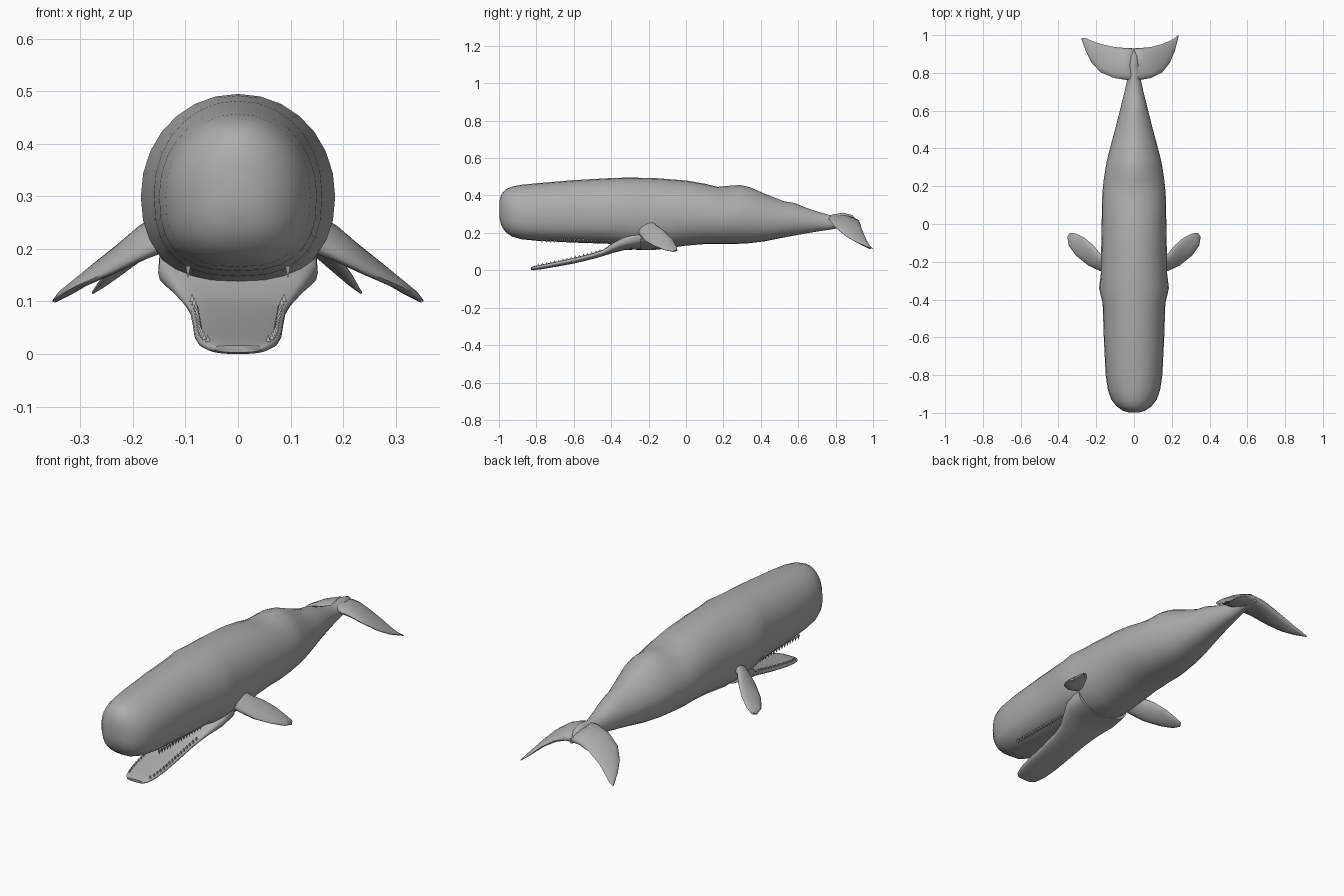
import bpy, bmesh, math
from mathutils import Vector

grey = bpy.data.materials.new("whale grey")
grey.diffuse_color = (0.42, 0.42, 0.42, 1)


def spow(v, p):
    return math.copysign(abs(v) ** p, v)


def finish(bm, name, sharp=60):
    bmesh.ops.recalc_face_normals(bm, faces=bm.faces)
    mesh = bpy.data.meshes.new(name)
    bm.to_mesh(mesh)
    bm.free()
    mesh.shade_smooth()
    mesh.set_sharp_from_angle(angle=math.radians(sharp))
    mesh.materials.append(grey)
    obj = bpy.data.objects.new(name, mesh)
    bpy.context.collection.objects.link(obj)
    return obj


def loft(name, rings, sharp=60):
    """Skin a list of closed rings and cap both ends."""
    bm = bmesh.new()
    loops = [[bm.verts.new(p) for p in ring] for ring in rings]
    n = len(loops[0])
    for a, b in zip(loops, loops[1:]):
        for i in range(n):
            j = (i + 1) % n
            bm.faces.new((a[i], a[j], b[j], b[i]))
    bm.faces.new(loops[0])
    bm.faces.new(loops[-1])
    return finish(bm, name, sharp)


def cross_section(y, w, low, high, split, n_top, n_low, n=28):
    """Rounded upright section with separate upper and lower curvature."""
    mid = low + (high - low) * split
    ring = []
    for i in range(n):
        a = 2 * math.pi * i / n
        s, c = math.sin(a), math.cos(a)
        e = 2 / (n_top if s >= 0 else n_low)
        r = high - mid if s >= 0 else mid - low
        ring.append((w * spow(c, e), y, mid + r * spow(s, e)))
    return ring


def fin(name, sections, side, n=14):
    """Blade lofted from (centre, half chord, half thickness)."""
    rings = []
    for c, h, t in sections:
        c, h = Vector(c), Vector(h)
        ring = []
        for i in range(n):
            a = 2 * math.pi * i / n
            p = c + h * math.cos(a) + Vector((t * 0.5, 0, t)) * math.sin(a)
            ring.append((p.x * side, p.y, p.z))
        rings.append(ring)
    return loft(name, rings, 75)


# body: y, half width, bottom, top
body = [
    (-0.998, 0.028, 0.285, 0.365), (-0.988, 0.06, 0.24, 0.405),
    (-0.965, 0.093, 0.205, 0.432), (-0.93, 0.12, 0.18, 0.448),
    (-0.88, 0.138, 0.166, 0.457), (-0.80, 0.15, 0.158, 0.465),
    (-0.60, 0.160, 0.148, 0.482), (-0.42, 0.166, 0.142, 0.492),
    (-0.34, 0.185, 0.125, 0.495), (-0.26, 0.175, 0.108, 0.495),
    (-0.15, 0.174, 0.11, 0.492), (0.0, 0.171, 0.132, 0.48),
    (0.10, 0.170, 0.14, 0.463), (0.17, 0.167, 0.14, 0.446),
    (0.23, 0.161, 0.14, 0.452), (0.29, 0.152, 0.142, 0.456),
    (0.34, 0.143, 0.145, 0.445), (0.42, 0.122, 0.155, 0.41),
    (0.52, 0.095, 0.175, 0.37), (0.58, 0.08, 0.186, 0.36),
    (0.64, 0.065, 0.197, 0.335), (0.70, 0.05, 0.207, 0.315),
    (0.77, 0.035, 0.217, 0.295), (0.84, 0.03, 0.23, 0.308),
    (0.89, 0.02, 0.235, 0.295), (0.925, 0.008, 0.235, 0.25),
]
loft("body", [cross_section(y, w, lo, hi, 0.47, 1.75 if 0.2 < y < 0.6 else 2.05,
                            2.6 if y < -0.4 else 2.2) for y, w, lo, hi in body])

# open lower jaw: y, half width, bottom, top
jaw = [
    (-0.83, 0.045, 0.003, 0.016), (-0.815, 0.06, 0.0, 0.022),
    (-0.77, 0.075, 0.006, 0.031), (-0.70, 0.083, 0.018, 0.045),
    (-0.60, 0.086, 0.036, 0.067), (-0.50, 0.091, 0.060, 0.092),
    (-0.44, 0.102, 0.077, 0.112), (-0.39, 0.125, 0.093, 0.148),
    (-0.33, 0.152, 0.108, 0.185), (-0.24, 0.150, 0.112, 0.23),
]
loft("lower_jaw", [cross_section(y, w, lo, hi, 0.6, 3.5, 2.4) for y, w, lo, hi in jaw])

# rows of small teeth along both jaws
bm = bmesh.new()


def tooth(x, y, z, height):
    base = [bm.verts.new((x + dx, y + dy, z))
            for dx, dy in ((-.005, -.006), (.005, -.006), (.005, .006), (-.005, .006))]
    tip = bm.verts.new((x, y, z + height))
    for i in range(4):
        bm.faces.new((base[i], base[(i + 1) % 4], tip))
    bm.faces.new(base)


for side in (-1, 1):
    for i in range(16):
        y = -0.79 + 0.022 * i
        k = next(k for k in range(len(jaw) - 1) if jaw[k + 1][0] >= y)
        a, b = jaw[k], jaw[k + 1]
        f = (y - a[0]) / (b[0] - a[0])
        w, top = a[1] + (b[1] - a[1]) * f, a[3] + (b[3] - a[3]) * f
        tooth(side * (w - 0.011), y, top - 0.005, 0.015)
        tooth(side * 0.095, y + 0.02, 0.168, -0.024)
finish(bm, "teeth", 30)

# pectoral flippers
flipper = [
    ((0.135, -0.215, 0.235), (0, 0.045, 0.022), 0.028),
    ((0.18, -0.203, 0.213), (0, 0.046, 0.022), 0.022),
    ((0.23, -0.165, 0.182), (-0.012, 0.055, 0.024), 0.016),
    ((0.285, -0.12, 0.148), (-0.022, 0.048, 0.018), 0.012),
    ((0.325, -0.083, 0.119), (-0.02, 0.032, 0.01), 0.008),
    ((0.345, -0.058, 0.104), (-0.008, 0.012, 0.004), 0.004),
]
for side, label in ((-1, "left"), (1, "right")):
    fin("flipper_" + label, flipper, side)

# drooping tail flukes, the left one reaching slightly wider
for side, label, wide, tip_y in ((-1, "left", 1.18, 0.982), (1, "right", 1.0, 0.997)):
    fluke = [
        ((0, 0.843, 0.265), (0, 0.087, -0.01), 0.03),
        ((0.04 * wide, 0.848, 0.262), (0, 0.084, -0.012), 0.024),
        ((0.09 * wide, 0.855, 0.245), (0, 0.082, -0.016), 0.018),
        ((0.15 * wide, 0.878, 0.207), (0, 0.075, -0.018), 0.012),
        ((0.19 * wide, 0.912, 0.168), (0, 0.058, -0.016), 0.009),
        ((0.215 * wide, 0.948, 0.14), (0, 0.036, -0.01), 0.006),
        ((0.235 * wide, tip_y, 0.116), (0, 0.004, -0.001), 0.002),
    ]
    fin("fluke_" + label, fluke, side)
